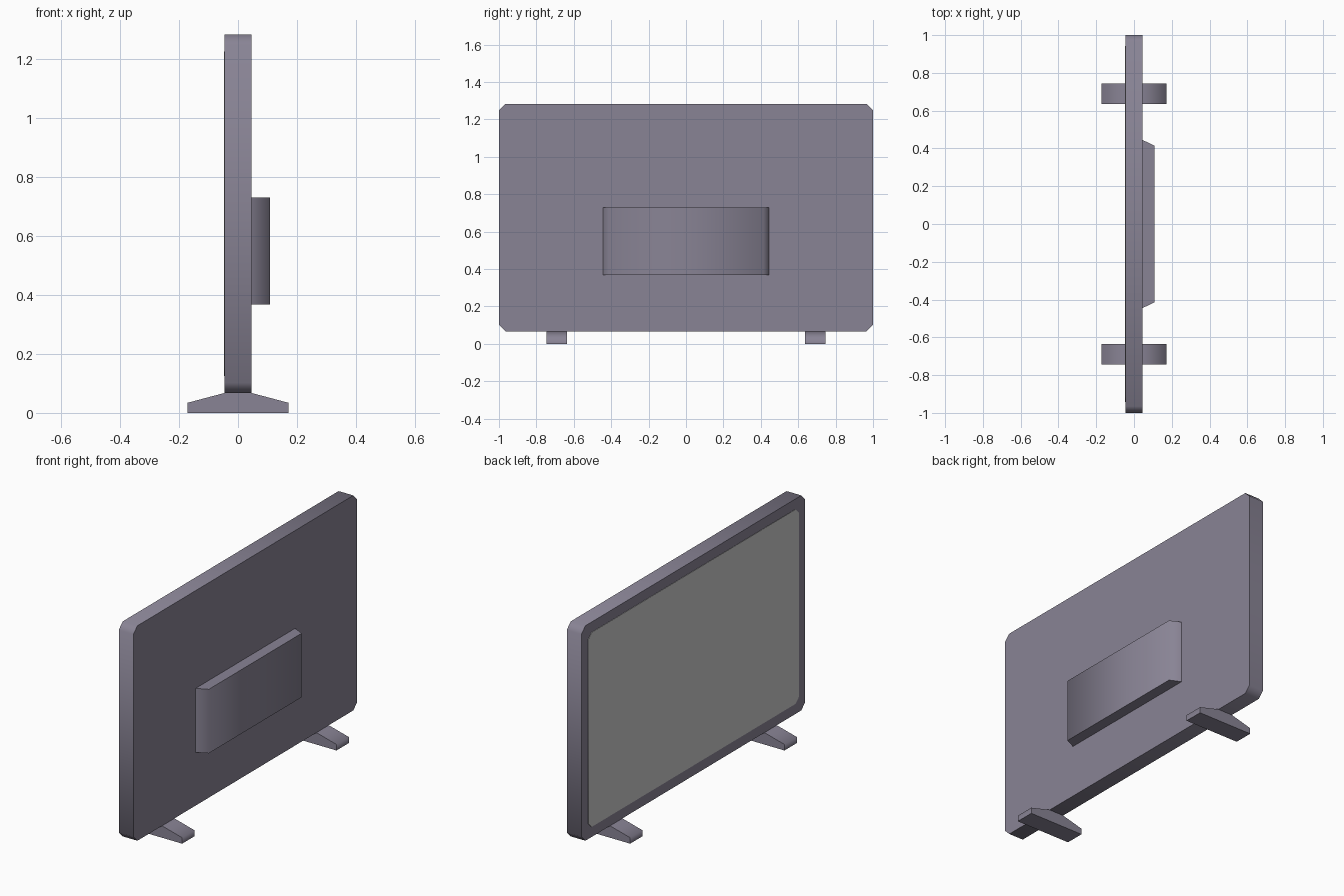
import bpy, bmesh, math
from mathutils import Vector

if "Cube" in bpy.data.objects:
    bpy.data.objects.remove(bpy.data.objects["Cube"], do_unlink=True)


def material(name, rgb):
    mat = bpy.data.materials.new(name)
    mat.use_nodes = True
    mat.diffuse_color = (*rgb, 1)
    mat.node_tree.nodes["Principled BSDF"].inputs["Base Color"].default_value = (*rgb, 1)
    return mat


plastic = material("grey violet plastic", (0.25, 0.23, 0.30))
glass = material("grey screen", (0.60, 0.60, 0.60))


def prism(name, outline, sweep, mat):
    """Extrude a closed outline of 3D points along a vector."""
    bm = bmesh.new()
    face = bm.faces.new([bm.verts.new(p) for p in outline])
    ext = bmesh.ops.extrude_face_region(bm, geom=[face])
    moved = [g for g in ext["geom"] if isinstance(g, bmesh.types.BMVert)]
    bmesh.ops.translate(bm, verts=moved, vec=Vector(sweep))
    bmesh.ops.recalc_face_normals(bm, faces=bm.faces)
    mesh = bpy.data.meshes.new(name)
    bm.to_mesh(mesh)
    bm.free()
    mesh.materials.append(mat)
    obj = bpy.data.objects.new(name, mesh)
    bpy.context.collection.objects.link(obj)
    bpy.ops.object.select_all(action="DESELECT")
    obj.select_set(True)
    bpy.context.view_layer.objects.active = obj
    bpy.ops.object.shade_smooth_by_angle(angle=math.radians(80))
    return obj


def panel_outline(x, half, low, high, cut):
    """Upright rectangle with clipped corners."""
    return [(x, -half + cut, low), (x, half - cut, low),
            (x, half, low + cut), (x, half, high - cut),
            (x, half - cut, high), (x, -half + cut, high),
            (x, -half, high - cut), (x, -half, low + cut)]


# Main panel and the thin screen plate on its face
low, high, margin = 0.067, 1.283, 0.058
prism("panel_housing", panel_outline(-0.046, 1.0, low, high, 0.035), (0.092, 0, 0), plastic)
prism("screen", panel_outline(-0.048, 1.0 - margin, low + margin, high - margin, 0.03),
      (0.003, 0, 0), glass)

# Rear electronics box with slanted ends
box = [(0.045, -0.445), (0.108, -0.415), (0.108, 0.415), (0.045, 0.445)]
prism("rear_box", [(x, y, 0.368) for x, y in box], (0, 0, 0.362), plastic)

# Two sloping feet
foot = [(-0.172, 0), (0.172, 0), (0.172, 0.034), (0.048, 0.067),
        (-0.048, 0.067), (-0.172, 0.034)]
for side, y in (("left", 0.69), ("right", -0.69)):
    prism(side + "_foot", [(x, y - 0.055, z) for x, z in foot], (0, 0.11, 0), plastic)
